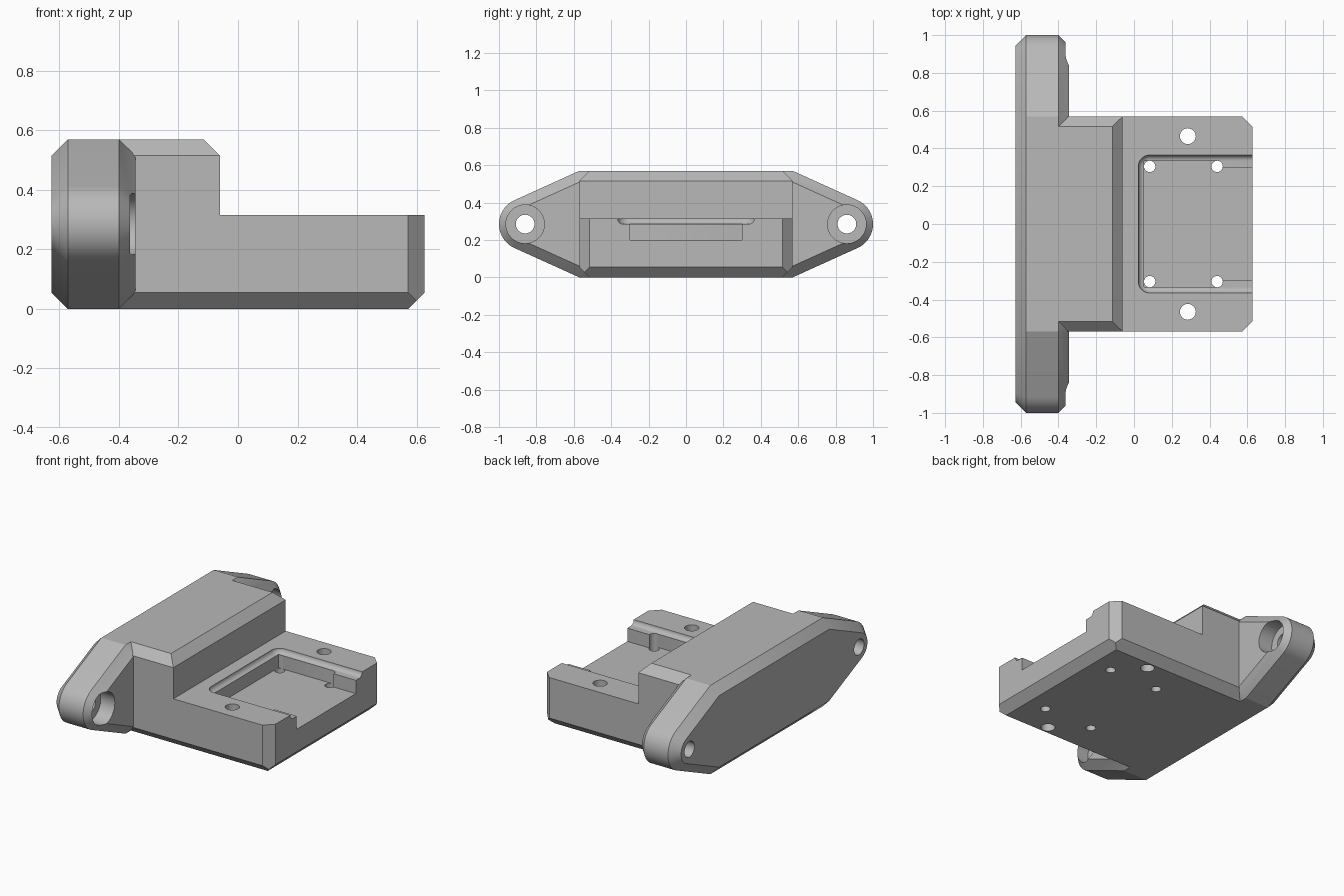
import bpy, bmesh, math
from mathutils import Vector

if "Cube" in bpy.data.objects:
    bpy.data.objects.remove(bpy.data.objects["Cube"])

END = 0.627      # half length along x
HALF = 0.57      # half width of the body
TALL = 0.57      # full height
DECK = 0.315     # height of the low deck
CH = 0.055       # chamfer size
ROOT = -0.5      # where the body blocks end inside the flange

grey = bpy.data.materials.new("grey_plastic")
grey.use_nodes = True
grey.diffuse_color = (0.48, 0.48, 0.48, 1)
grey.node_tree.nodes["Principled BSDF"].inputs["Base Color"].default_value = (0.48, 0.48, 0.48, 1)


def finish(name, bm):
    bmesh.ops.recalc_face_normals(bm, faces=bm.faces[:])
    mesh = bpy.data.meshes.new(name)
    bm.to_mesh(mesh)
    bm.free()
    mesh.materials.append(grey)
    obj = bpy.data.objects.new(name, mesh)
    bpy.context.collection.objects.link(obj)
    return obj


def block(name, low, high, planes=()):
    """Box between two corners, trimmed by (point, normal) planes."""
    bm = bmesh.new()
    bmesh.ops.create_cube(bm, size=1)
    low, high = Vector(low), Vector(high)
    for v in bm.verts:
        v.co = (low + high) / 2 + v.co * (high - low)
    for point, normal in planes:
        cut = bmesh.ops.bisect_plane(
            bm, geom=bm.verts[:] + bm.edges[:] + bm.faces[:], dist=1e-5,
            plane_co=point, plane_no=normal, clear_outer=True)
        edges = [e for e in cut["geom_cut"] if isinstance(e, bmesh.types.BMEdge)]
        bmesh.ops.edgenet_fill(bm, edges=edges)
    return finish(name, bm)


def loft(name, sections):
    """Skin through closed sections with equal point counts, capped at both ends."""
    bm = bmesh.new()
    rings = [[bm.verts.new(p) for p in s] for s in sections]
    n = len(rings[0])
    for a, b in zip(rings, rings[1:]):
        for i in range(n):
            j = (i + 1) % n
            bm.faces.new((a[i], a[j], b[j], b[i]))
    bm.faces.new(rings[0])
    bm.faces.new(rings[-1])
    return finish(name, bm)


def cylinder(name, centre, radius, depth, axis):
    bm = bmesh.new()
    bmesh.ops.create_cone(bm, cap_ends=True, segments=40, radius1=radius,
                          radius2=radius, depth=depth)
    turn = Vector((0, 0, 1)).rotation_difference(Vector(axis)).to_matrix()
    for v in bm.verts:
        v.co = turn @ v.co + Vector(centre)
    return finish(name, bm)


def combine(target, other, operation):
    mod = target.modifiers.new(operation.lower(), 'BOOLEAN')
    mod.operation, mod.solver, mod.object = operation, 'EXACT', other
    bpy.context.view_layer.objects.active = target
    bpy.ops.object.modifier_apply(modifier=mod.name)
    bpy.data.objects.remove(other)


# Mounting flange: tapered plate with round ears and chamfered rims
EAR_Y, EAR_Z, EAR_R = 0.86, TALL / 2, 0.14
dy, dz = EAR_Y - HALF, TALL - EAR_Z
slope = math.atan2(dz, dy) - math.asin(EAR_R / math.hypot(dy, dz))
reach = math.pi / 2 - slope


def flange_section(x, inset):
    corner = HALF - inset * math.tan(slope / 2)
    steps = 24
    arc = [-reach + 2 * reach * i / steps for i in range(steps + 1)]
    r = EAR_R - inset
    half = [(corner, inset)]
    half += [(EAR_Y + r * math.cos(a), EAR_Z + r * math.sin(a)) for a in arc]
    half += [(corner, TALL - inset)]
    return [(x, y, z) for y, z in half] + [(x, -y, z) for y, z in reversed(half)]


FACE = -0.345
bracket = loft("mounting_bracket", [
    flange_section(-END, CH), flange_section(-END + CH, 0),
    flange_section(FACE - CH, 0), flange_section(FACE, CH)])

# Low deck and tall housing blocks
sides = (-1, 1)
bottom = [((0, s * (HALF - CH), 0), (0, s, -1)) for s in sides]
top = [((0, s * (HALF - CH), TALL), (0, s, 1)) for s in sides]
corners = [((END - CH, s * HALF, 0), (1, s, 0)) for s in sides]
deck = block("deck", (ROOT, -HALF, 0), (END, HALF, DECK),
             bottom + corners + [((END - CH, 0, 0), (1, 0, -1))])
FRONT = -0.06
housing = block("housing", (ROOT, -HALF, 0), (FRONT, HALF, TALL),
                bottom + top + [((FRONT - CH, 0, TALL), (1, 0, 1))])
combine(deck, housing, 'UNION')
combine(bracket, deck, 'UNION')

# Shallow open-ended recess with a filleted floor edge
PIN_X, PIN_X2, PIN_Y, PIN_R, LIP = 0.083, 0.44, 0.305, 0.03, 0.03
OUT = END + 0.1


def bay_section(z, radius):
    arc = [math.pi / 2 * i / 10 for i in range(11)]
    half = [(PIN_X - radius * math.cos(a), PIN_Y + radius * math.sin(a)) for a in arc]
    half.append((OUT, PIN_Y + radius))
    return [(x, y, z) for x, y in half] + [(x, -y, z) for x, y in reversed(half)]


turns = [math.pi / 2 * i / 8 for i in range(9)]
recess = loft("recess_cutter", [bay_section(DECK + 0.05, PIN_R + LIP)] + [
    bay_section(DECK - LIP * math.sin(t), PIN_R + LIP * math.cos(t)) for t in turns])
combine(bracket, recess, 'DIFFERENCE')

# Deep pocket, narrower at its open end
FLOOR, WIDE = 0.2, PIN_Y + PIN_R - 0.001
pocket = block("pocket_cutter", (PIN_X - PIN_R + 0.001, -WIDE, FLOOR), (PIN_X2, WIDE, DECK))
combine(bracket, pocket, 'DIFFERENCE')
mouth = block("mouth_cutter", (PIN_X2 - 0.1, -0.3, FLOOR), (OUT, 0.3, DECK))
combine(bracket, mouth, 'DIFFERENCE')

# Screw holes through the deck, and counterbored holes through the ears
for s in sides:
    holes = [cylinder("pin_hole", (x, s * PIN_Y, 0.2), PIN_R, 0.6, (0, 0, 1))
             for x in (PIN_X, PIN_X2)]
    holes.append(cylinder("deck_hole", (0.285, s * 0.465, 0.2), 0.042, 0.6, (0, 0, 1)))
    holes.append(cylinder("ear_hole", (-0.5, s * EAR_Y, EAR_Z), 0.05, 0.6, (1, 0, 0)))
    holes.append(cylinder("ear_counterbore", (FACE, s * EAR_Y, EAR_Z), 0.103, 0.2, (1, 0, 0)))
    for hole in holes:
        combine(bracket, hole, 'DIFFERENCE')

# Smooth the round parts, keep the chamfers crisp
bpy.ops.object.select_all(action='DESELECT')
bracket.select_set(True)
bpy.context.view_layer.objects.active = bracket
bpy.ops.object.shade_smooth_by_angle(angle=math.radians(20))
